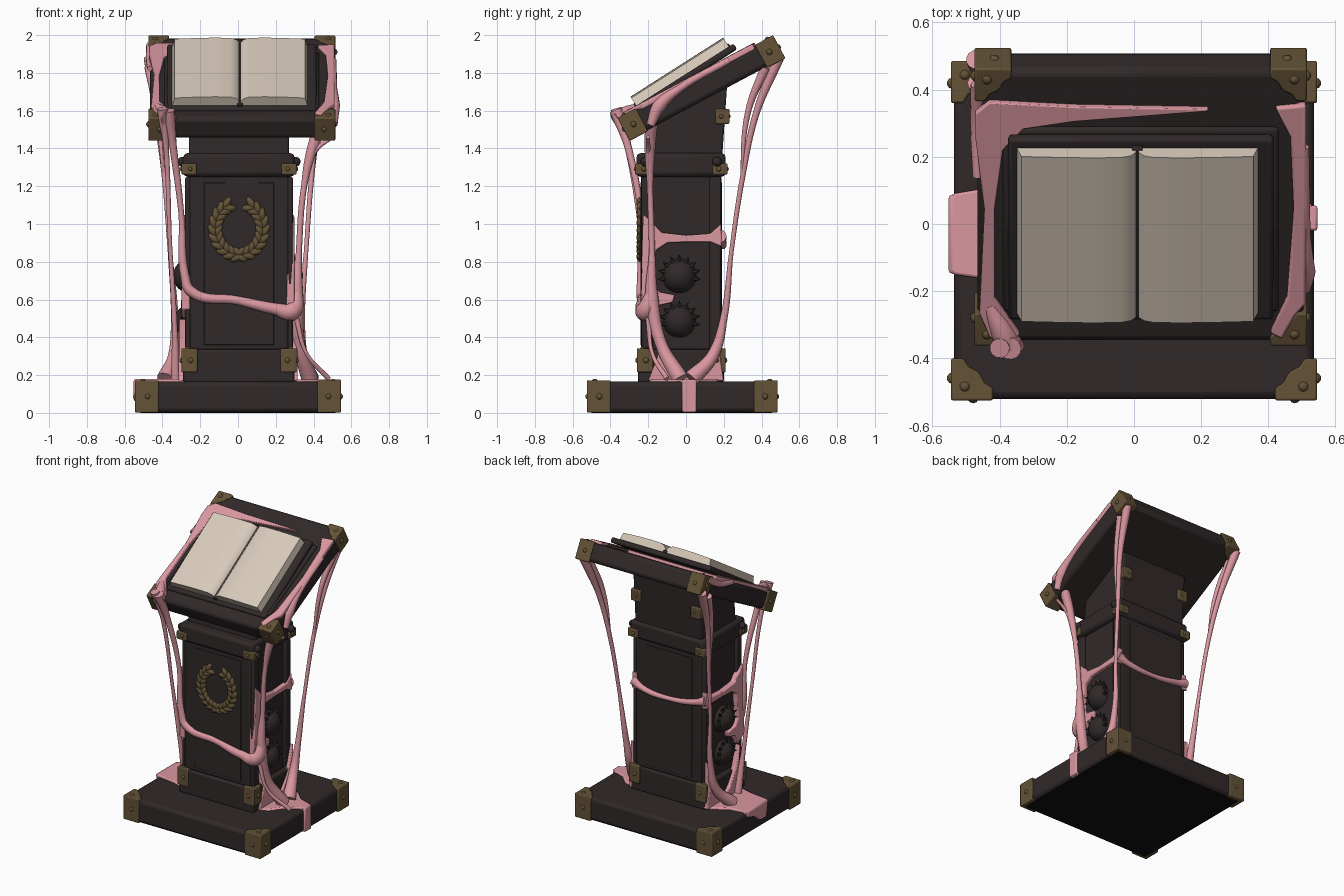
import bpy, bmesh, math
from mathutils import Matrix, Vector

if "Cube" in bpy.data.objects:
    bpy.data.objects.remove(bpy.data.objects["Cube"])


def material(name, rgb):
    m = bpy.data.materials.new(name)
    m.use_nodes = True
    m.diffuse_color = (*rgb, 1)
    m.node_tree.nodes["Principled BSDF"].inputs["Base Color"].default_value = (*rgb, 1)
    return m


DARK = material("dark wood", (0.030, 0.0215, 0.022))
BLACK = material("black underside", (0.006, 0.005, 0.005))
BRONZE = material("bronze", (0.125, 0.085, 0.037))
PINK = material("pink slime", (0.70, 0.31, 0.35))
PAPER = material("paper", (0.68, 0.59, 0.49))
I = Matrix.Identity(4)
T = Matrix.Translation


def finish(name, bm, mat, bevel=0.0):
    bmesh.ops.recalc_face_normals(bm, faces=bm.faces)
    me = bpy.data.meshes.new(name)
    bm.to_mesh(me)
    bm.free()
    me.materials.append(mat)
    ob = bpy.data.objects.new(name, me)
    bpy.context.collection.objects.link(ob)
    if bevel:
        b = ob.modifiers.new("bevel", "BEVEL")
        b.width, b.segments = bevel, 2


def prism(name, outline, z0, z1, mat, M=I, bevel=0.0):
    bm = bmesh.new()
    face = bm.faces.new([bm.verts.new((x, y, z0)) for x, y in outline])
    ext = bmesh.ops.extrude_face_region(bm, geom=[face])["geom"]
    bmesh.ops.translate(bm, vec=(0, 0, z1 - z0), verts=[v for v in ext if isinstance(v, bmesh.types.BMVert)])
    bm.transform(M)
    finish(name, bm, mat, bevel)


def box(name, lo, hi, mat, M=I, bevel=0.0):
    (a, b, c), (d, e, f) = lo, hi
    prism(name, [(a, b), (d, b), (d, e), (a, e)], c, f, mat, M, bevel)


def ball(bm, M, r, u=16, v=10):
    bmesh.ops.create_uvsphere(bm, u_segments=u, v_segments=v, radius=r, matrix=M)


def caps(name, M, hx, hy, z0, z1, s, rows=(-1, 1), p=0.01, stud=0.017):
    """Notched metal corner pieces with round studs."""
    shape = [(0, 0), (1, 0), (1, .3), (.8, .42), (.7, .62), (.62, .7), (.42, .8), (.3, 1), (0, 1)]
    studs = bmesh.new()
    zm = (z0 + z1) / 2
    for sx in (-1, 1):
        for sy in rows:
            pts = [(sx * (hx + p - a * s), sy * (hy + p - b * s)) for a, b in shape]
            side = ("right" if sx < 0 else "left") + ("_front" if sy < 0 else "_back")
            prism(f"{name}_{side}", pts, z0, z1, BRONZE, M, 0.006)
            for pos in ((sx * (hx + p - stud * .3), sy * (hy - s * .45), zm),
                        (sx * (hx - s * .45), sy * (hy + p - stud * .5), zm),
                        (sx * (hx - s * .25), sy * (hy - s * .25), z1 - stud * .5)):
                ball(studs, M @ T(pos), stud, 10, 6)
    finish(name + "_studs", studs, BRONZE)


def strand(name, pts):
    """Slime strand through points (x, y, z, radius)."""
    cu = bpy.data.curves.new(name, "CURVE")
    cu.dimensions = "3D"
    cu.bevel_depth, cu.bevel_resolution, cu.resolution_u = 1.0, 4, 8
    cu.use_fill_caps = True
    sp = cu.splines.new("BEZIER")
    sp.bezier_points.add(len(pts) - 1)
    for bp, (x, y, z, r) in zip(sp.bezier_points, pts):
        bp.co, bp.radius = (x, y, z), r
        bp.handle_left_type = bp.handle_right_type = "AUTO"
    cu.materials.append(PINK)
    bpy.context.collection.objects.link(bpy.data.objects.new(name, cu))


# Base and column
B = T((0, -0.02, 0))
box("base", (-.535, -.5, .003), (.535, .495, .165), DARK, B, .022)
box("base_underside", (-.515, -.48, 0), (.515, .475, .005), BLACK, B)
caps("base_cap", B, .535, .495, 0.002, .172, .125)
C = T((0.005, -0.025, 0))
box("plinth", (-.295, -.23, .16), (.295, .225, .335), DARK, C, .012)
caps("plinth_cap", C, .295, .225, .215, .342, .085)
box("shaft", (-.265, -.213, .33), (.265, .212, 1.26), DARK, C, .015)
box("collar", (-.295, -.238, 1.25), (.295, .235, 1.375), DARK, C, .022)
caps("collar_cap", C, .295, .235, 1.262, 1.32, .08, stud=.014)
box("front_panel", (-.185, -.217, .36), (.185, -.2, 1.22), DARK, C, .003)
box("back_panel", (-.185, .2, .36), (.185, .216, 1.22), DARK, C, .003)
for side, sx in (("right", -1), ("left", 1)):
    for i, y in enumerate((-.211, .15)):
        box(f"{side}_side_rail_{i}", (sx * .27 - .015, y, .34), (sx * .27 + .015, y + .06, 1.25), DARK, C, .01)
    bolt = bmesh.new()
    for y in (-.19, .19):
        ball(bolt, C @ T((sx * .3, y, 1.33)), .026)
    finish(f"{side}_collar_bolts", bolt, DARK)

# Neck with a sloping top, profile in (y, z) swept along x
SIDE = Matrix(((0, 0, 1, 0), (1, 0, 0, 0), (0, 1, 0, 0), (0, 0, 0, 1)))
prism("neck", [(-.2, 1.33), (.19, 1.33), (.22, 1.77), (-.18, 1.56)], -.26, .27, DARK, SIDE, .01)
caps("neck_cap", T((.005, .025, 0)), .265, .195, 1.53, 1.61, .075, rows=(1,), stud=.012)

# Tilted desk
D = T((.02, .08, 1.722)) @ Matrix.Rotation(math.radians(28), 4, "X")
box("desk", (-.485, -.46, -.065), (.485, .46, .06), DARK, D, .024)
caps("desk_cap", D, .485, .457, -.072, .066, .11)
box("desk_tray", (-.41, -.35, .05), (.41, .27, .075), DARK, D, .012)

# Open book
K = T((.02, -.02, 1.787)) @ Matrix.Rotation(math.radians(32.5), 4, "X")
box("book_cover", (-.395, -.32, -.04), (.395, .32, -.004), DARK, K, .012)
ALONG = Matrix(((1, 0, 0, 0), (0, 0, -1, 0), (0, 1, 0, 0), (0, 0, 0, 1)))
half = [(.004, -.01), (.004, .022), (.02, .04), (.05, .05), (.13, .052), (.22, .05), (.345, .044), (.36, -.01)]
for side, sx in (("right", -1), ("left", 1)):
    prism(f"{side}_pages", [(sx * x - .01, z) for x, z in half], -.29, .292, PAPER, K @ ALONG)
box("book_spine", (-.026, -.3, -.02), (.006, .298, .012), DARK, K, .005)

# Laurel wreath: leaf pairs fanning out from two stems
wreath = bmesh.new()
for sx in (-1, 1):
    for i in range(10):
        a = math.radians(-86 + i * 16.5)
        x, z = sx * .125 * math.cos(a), .975 + .138 * math.sin(a)
        for splay, off in ((-30, .015), (30, -.015)):
            head = a + math.pi / 2 + math.radians(splay)
            ang = head if sx > 0 else math.pi - head
            pos = T((.005 + x + sx * off * math.cos(a), -.247, z + off * math.sin(a)))
            ball(wreath, pos @ Matrix.Rotation(-ang, 4, "Y") @ Matrix.Diagonal((1, .4, .5, 1)), .037, 8, 6)
finish("laurel_wreath", wreath, BRONZE)

# Side orbs with a crown of spikes
for side, sx in (("right", -1), ("left", 1)):
    for name, z, r in (("upper", .725, .092), ("lower", .485, .088)):
        bm = bmesh.new()
        ball(bm, T((sx * .252, -.035, z)), r, 24, 16)
        for i in range(9):
            a = math.radians(-10 + i * 25)
            d = Vector((sx * .35, math.cos(a), math.sin(a))).normalized()
            rot = d.to_track_quat("Z", "Y").to_matrix().to_4x4()
            base = Vector((sx * .262, -.035, z)) + d * (r + .006)
            bmesh.ops.create_cone(bm, cap_ends=True, segments=6, radius1=.018, radius2=.001,
                                  depth=.045, matrix=T(base) @ rot)
        finish(f"{side}_{name}_orb", bm, DARK)

# Slime strands hanging around the column
strand("front_slime", [(-.37, -.37, 1.6, .035), (-.345, -.31, 1.42, .02), (-.3, -.24, 1.05, .015),
       (-.28, -.235, .72, .024), (-.25, -.235, .645, .028), (0, -.235, .595, .024), (.2, -.235, .55, .032),
       (.285, -.215, .54, .052), (.315, -.18, .64, .03)])
strand("right_front_slime", [(-.4, -.37, 1.61, .03), (-.38, -.31, 1.4, .014), (-.36, -.23, .9, .011),
       (-.335, -.17, .45, .015), (-.33, -.12, .18, .025)])
strand("left_front_slime", [(.46, -.18, 1.56, .035), (.4, -.19, 1.42, .03), (.35, -.19, 1.2, .016),
       (.322, -.18, .85, .016), (.312, -.18, .6, .036), (.325, -.13, .36, .032), (.38, -.03, .18, .045)])
strand("left_front_branch", [(.5, -.2, 1.46, .01), (.42, -.2, 1.4, .012), (.36, -.19, 1.3, .01)])
strand("left_base_thread", [(.31, -.2, .5, .014), (.36, -.18, .32, .01), (.48, -.1, .18, .014)])
for name, sx in (("right", -1), ("left", 1)):
    strand(f"{name}_back_slime", [(sx * .47, .49, 1.88, .03), (sx * .43, .37, 1.58, .018), (sx * .39, .3, 1.25, .014),
           (sx * .36, .24, .85, .012), (sx * .335, .2, .5, .02), (sx * .34, .14, .3, .032), (sx * .385, .03, .18, .045)])
    strand(f"{name}_back_thread", [(sx * .47, .42, 1.83, .026), (sx * .43, .33, 1.6, .016), (sx * .388, .29, 1.2, .006)])
    # Webs flat against the column side, outlines in (y, z)
    prism(f"{name}_side_web", [(-.24, .55), (-.225, 1.05), (-.17, 1), (-.13, .955), (0, .94), (.13, .95), (.185, 1),
          (.19, .88), (.13, .905), (0, .905), (-.1, .9), (-.16, .86), (-.17, .68), (-.14, .64), (-.06, .625),
          (-.07, .585), (-.14, .57), (-.165, .5)], *sorted((sx * .255, sx * .298)), PINK, SIDE, .006)
    prism(f"{name}_foot_web", [(-.2, .17), (-.15, .3), (-.17, .5), (-.12, .34), (-.06, .25), (-.01, .2), (.06, .22),
          (.12, .3), (.18, .5), (.18, .3), (.2, .17)], *sorted((sx * .27, sx * .315)), PINK, SIDE, .006)
strand("back_slime", [(-.285, .18, .935, .035), (-.22, .19, .915, .022), (0, .195, .885, .016), (.22, .19, .905, .022), (.285, .18, .935, .035)])

# Slime sheets on the desk, in desk space
prism("desk_sheet_right", [(-.492, .24), (-.492, .32), (-.45, .36), (-.2, .345), (.2, .337), (.2, .33), (-.2, .295), (-.35, .27),
      (-.41, .2), (-.435, 0), (-.435, -.3), (-.36, -.42), (-.39, -.47), (-.45, -.43), (-.48, -.35), (-.465, 0)],
      .045, .079, PINK, D, .008)
prism("desk_sheet_left", [(.4, .34), (.492, .35), (.492, -.32), (.46, -.36), (.42, -.44), (.385, -.42), (.435, -.3),
      (.455, 0), (.445, .24)], .045, .077, PINK, D, .008)
desk_paths = {
    "desk_front_drip": [(-.45, -.33, .06, .022), (-.41, -.42, .07, .035), (-.385, -.48, .065, .042)],
    "desk_side_right": [(-.48, .4, .04, .026), (-.487, .25, .03, .02), (-.485, .1, .06, .015)],
    "desk_side_left": [(.485, -.33, -.05, .022), (.485, -.24, .02, .035), (.485, -.1, .05, .02), (.485, .2, .058, .016)],
}
for name, path in desk_paths.items():
    strand(name, [(*(D @ Vector(p[:3])), p[3]) for p in path])

# Slime pools on the base with drips over its edge
pool = [(.29, -.2), (.36, -.17), (.43, -.08), (.53, -.02), (.53, .06), (.44, .09), (.37, .16), (.29, .18)]
prism("left_pool", pool, .15, .177, PINK, I, .008)
box("left_drip", (.5, -.02, 0.003), (.546, .055, .177), PINK, I, .008)
prism("right_pool", [(-.29, -.2), (-.4, -.17), (-.54, -.15), (-.54, .09), (-.42, .11), (-.29, .19)], .15, .18, PINK, I, .008)
prism("right_drip", [(-.15, .18), (.09, .18), (.08, .13), (0, .11), (-.06, .06), (-.13, .06)], -.552, -.5, PINK, SIDE, .012)

# Turn strands into meshes and shade smoothly
bpy.ops.object.select_all(action="DESELECT")
curves = [o for o in bpy.context.scene.objects if o.type == "CURVE"]
for o in curves:
    o.select_set(True)
bpy.context.view_layer.objects.active = curves[0]
bpy.ops.object.convert(target="MESH")
for o in bpy.context.scene.objects:
    o.select_set(o.type == "MESH")
bpy.ops.object.shade_smooth_by_angle(angle=math.radians(40))
